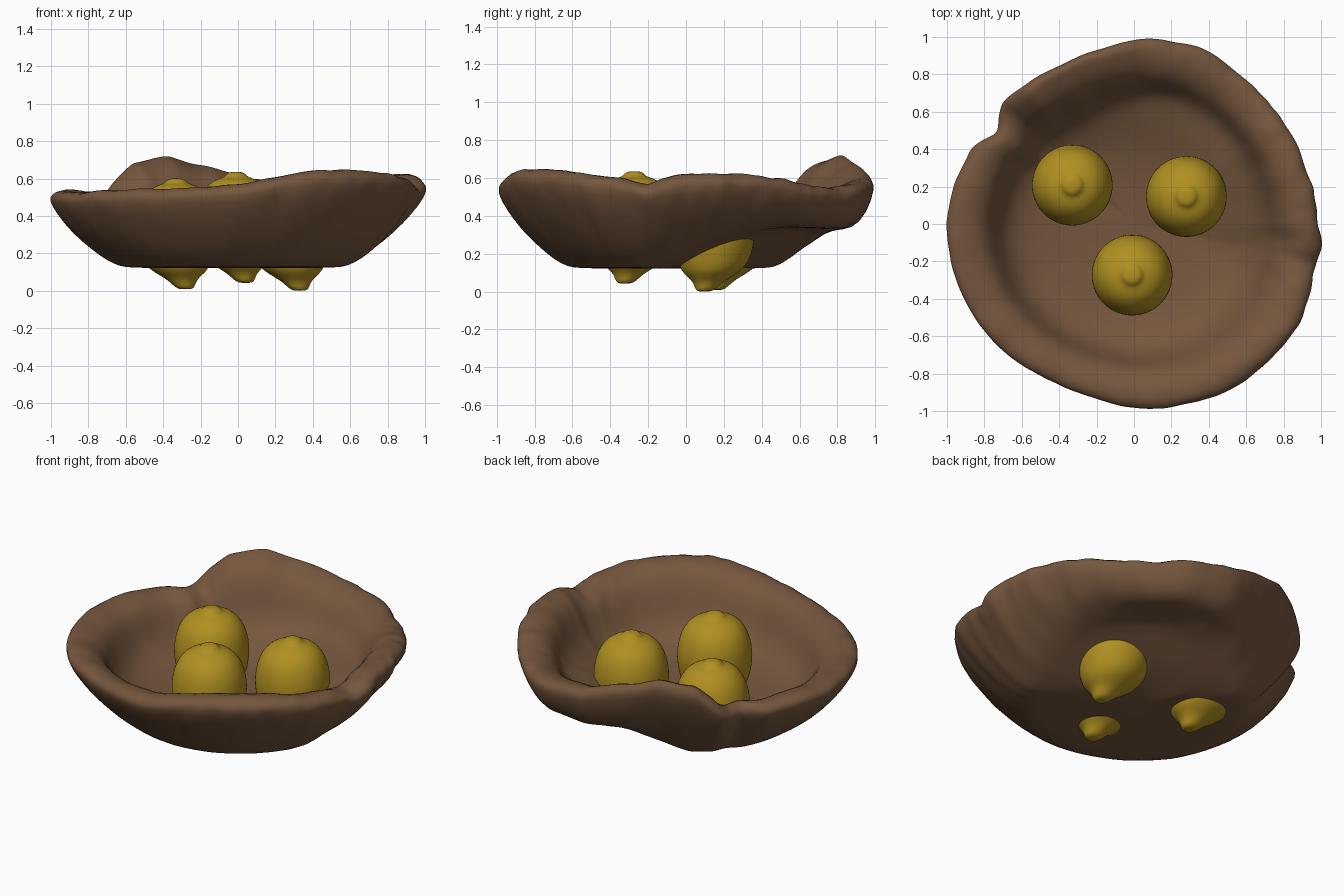
import bpy, bmesh, math
from mathutils import Vector, noise

if "Cube" in bpy.data.objects:
    bpy.data.objects.remove(bpy.data.objects["Cube"])


def material(name, rgb):
    m = bpy.data.materials.new(name)
    m.diffuse_color = (*rgb, 1)
    m.use_nodes = True
    m.node_tree.nodes["Principled BSDF"].inputs["Base Color"].default_value = m.diffuse_color
    return m


brown = material("brown_clay", (0.18, 0.095, 0.048))
yellow = material("lemon_yellow", (0.44, 0.28, 0.015))


def lathe(name, profile, place, seg, mat):
    """Spin (r, h) points; place(r, h, angle) gives the final position."""
    bm = bmesh.new()
    rings = []
    for r, h in profile:
        if r == 0:
            rings.append([bm.verts.new(place(0, h, 0))])
        else:
            rings.append([bm.verts.new(place(r, h, math.tau * i / seg)) for i in range(seg)])
    for a, b in zip(rings, rings[1:]):
        for i in range(seg):
            j = (i + 1) % seg
            if len(a) == 1:
                bm.faces.new((a[0], b[j], b[i]))
            elif len(b) == 1:
                bm.faces.new((a[i], a[j], b[0]))
            else:
                bm.faces.new((a[i], a[j], b[j], b[i]))
    bmesh.ops.recalc_face_normals(bm, faces=bm.faces)
    for f in bm.faces:
        f.smooth = True
    me = bpy.data.meshes.new(name)
    bm.to_mesh(me)
    bm.free()
    me.materials.append(mat)
    ob = bpy.data.objects.new(name, me)
    bpy.context.collection.objects.link(ob)
    sub = ob.modifiers.new("smooth", "SUBSURF")
    sub.levels = sub.render_levels = 1
    return ob


# Bowl: irregular rim as (angle, radius, height)
RIM = [(0, .99, .625), (15, .975, .63), (31, .975, .61), (46, .98, .56), (57, .99, .55),
       (67, 1.015, .57), (84, 1.005, .60), (102, .955, .67), (115, .935, .725), (128, .95, .69),
       (134, .96, .62), (137.5, .965, .56), (141, .93, .53), (146, .885, .53), (155, .965, .53),
       (168, .995, .55), (180, 1.01, .54),
       (210, 1.0, .53), (220, .99, .54), (245, .955, .55), (258, .965, .56), (270, .99, .575),
       (282, 1.005, .61), (296, 1.03, .65), (309, 1.035, .655), (331, 1.04, .62), (337, 1.02, .60),
       (345, 1.0, .585), (348, 1.0, .57), (354, 1.025, .61), (360, .99, .625)]


def rim(angle):
    d = math.degrees(angle) % 360
    for (a, r0, h0), (b, r1, h1) in zip(RIM, RIM[1:]):
        if a <= d <= b:
            t = (d - a) / (b - a)
            t = t * t * (3 - 2 * t) * 0.5 + t * 0.5
            return r0 + (r1 - r0) * t, h0 + (h1 - h0) * t


def place_bowl(r, h, a):
    R, H = rim(a)
    deg = math.degrees(a)
    # the back wall stands up at its outer edge
    back = math.exp(-((deg - 112) / 24) ** 2)
    r2 = r + back * 0.06 * max(0, 1 - abs(r - .88) / .12) * (h > .75)
    rad = r2 * (1 + (R - 1) * min(1, r * r * 1.15))
    x, y = rad * math.cos(a), rad * math.sin(a)
    # the underside is pushed up toward the back right
    k = min(r, .6)
    d = k * (0.6 * math.cos(a) + 0.8 * math.sin(a))
    lift = 0.55 * max(0, d - 0.15) ** 1.2
    z = 0.122 + h * (H - 0.122) + lift * (1 - h) ** 2
    # thick folded lip hanging under the back edge
    if .76 < r and h < .72:
        z -= .09 * math.exp(-((deg - 75) / 32) ** 2) * max(0, 1 - abs(r - .92) / .15)
    # hand-made unevenness, strongest at the lip and rougher on the right
    p = Vector((x, y, z))
    lip = max(0, r - .6) / .4
    rough = .008 + .022 * max(0, math.cos(a))
    n = noise.noise_vector(p * 5) * .015 * lip + noise.noise_vector(p * 14) * rough * lip
    return Vector((x + n.x * .5, y + n.y * .5, z + n.z * .8))


bowl_profile = [(0, 0), (.3, 0), (.56, 0), (.63, .02), (.7, .1), (.78, .24), (.88, .46),
                (.96, .70), (1.0, .87), (.988, .95), (.94, 1.0), (.88, .985), (.82, .93),
                (.775, .83), (.74, .66), (.705, .48), (.65, .33), (.57, .24), (.45, .18),
                (.3, .15), (0, .14)]
lathe("bowl", bowl_profile, place_bowl, 160, brown)

# Lemons: pointed tip below, small stem crown above
lemon_profile = [(0, 0), (.04, .001), (.058, .02), (.077, .048), (.112, .075), (.16, .108),
                 (.19, .165), (.208, .23), (.217, .30), (.217, .35), (.207, .42), (.182, .485),
                 (.145, .53), (.105, .555), (.065, .565), (.055, .578), (.038, .592), (0, .594)]


def lemon(name, x, y, z):
    def place(r, h, a):
        # the tip bends forward and to the right
        lean = (max(0, .17 - h) / .17) ** 1.3
        return Vector((x + r * math.cos(a) + .05 * lean,
                       y + r * math.sin(a) - .05 * lean, z + h))
    lathe(name, lemon_profile, place, 40, yellow)


lemon("lemon_left", -.33, .208, .008)
lemon("lemon_right", .28, .147, 0)
lemon("lemon_front", -.01, -.273, .042)
